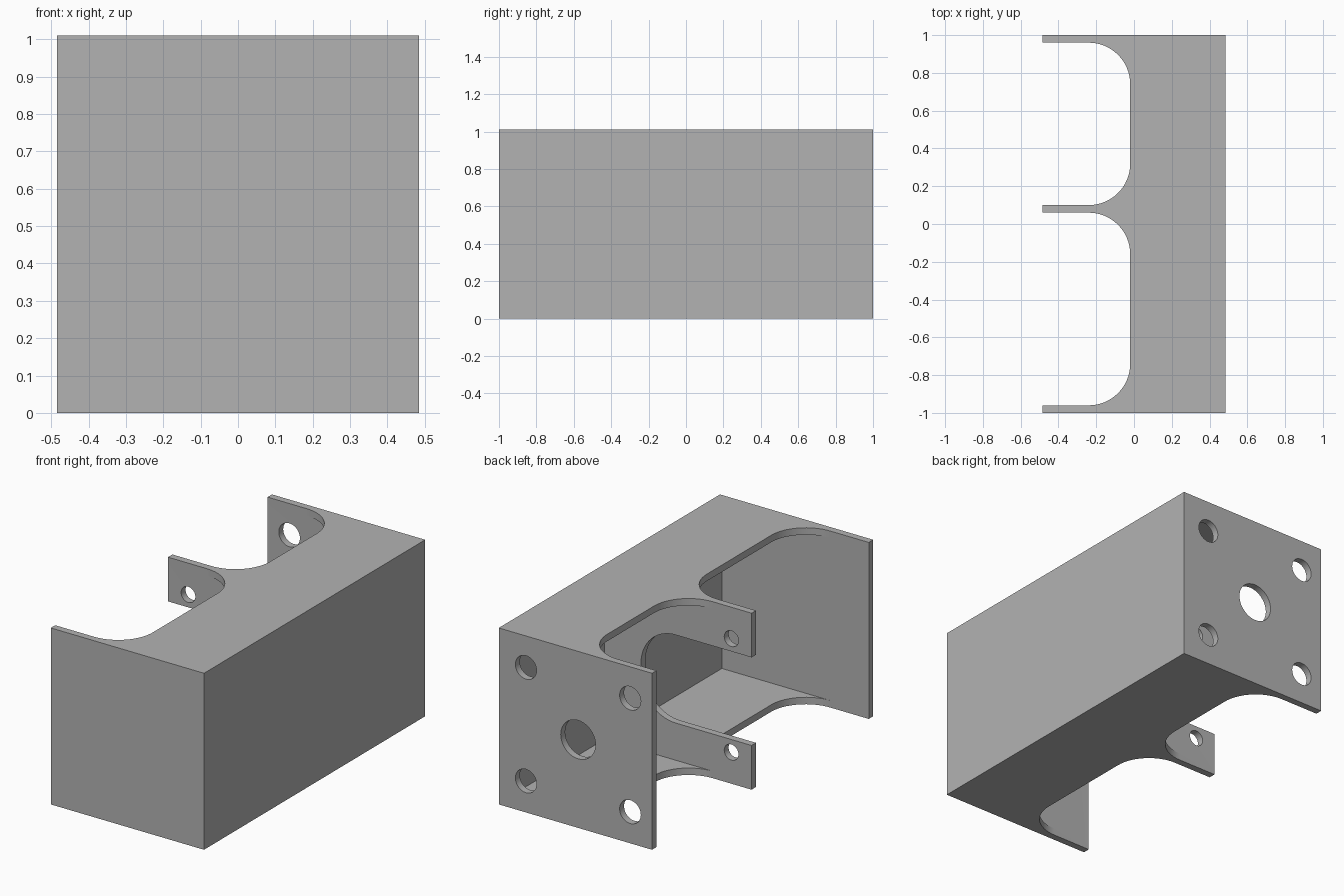
import bpy, bmesh, math
from mathutils import Vector

if "Cube" in bpy.data.objects:
    bpy.data.objects.remove(bpy.data.objects["Cube"])

# Overall sizes
X, Y, H, T = 0.485, 1.0, 1.01, 0.04
MID0, MID1 = 0.06, 0.10
R = 0.22
OPEN = -1.0          # cutters run out past the open side

steel = bpy.data.materials.new("plain grey")
steel.use_nodes = True
GREY = (0.45, 0.45, 0.45, 1)
steel.diffuse_color = GREY
steel.node_tree.nodes["Principled BSDF"].inputs["Base Color"].default_value = GREY


def prism(name, points, direction):
    """Solid made by sweeping a flat outline along a direction."""
    bm = bmesh.new()
    face = bm.faces.new([bm.verts.new(p) for p in points])
    swept = bmesh.ops.extrude_face_region(bm, geom=[face])["geom"]
    bmesh.ops.translate(bm, vec=Vector(direction),
                        verts=[g for g in swept if isinstance(g, bmesh.types.BMVert)])
    bmesh.ops.recalc_face_normals(bm, faces=bm.faces[:])
    mesh = bpy.data.meshes.new(name)
    bm.to_mesh(mesh)
    bm.free()
    mesh.materials.append(steel)
    obj = bpy.data.objects.new(name, mesh)
    bpy.context.scene.collection.objects.link(obj)
    return obj


def box(name, x0, x1, y0, y1, z0, z1):
    return prism(name, [(x0, y0, z0), (x1, y0, z0), (x1, y1, z0), (x0, y1, z0)],
                 (0, 0, z1 - z0))


def slot(x, a, b, r, steps=16):
    """Outline open toward -x, with its two inner corners rounded."""
    pts = [(OPEN, a)]
    for centre, start in ((a + r, -90), (b - r, 0)):
        for i in range(steps + 1):
            t = math.radians(start + 90 * i / steps)
            pts.append((x - r + r * math.cos(t), centre + r * math.sin(t)))
    return pts + [(OPEN, b)]


def carve(target, cutter):
    mod = target.modifiers.new("cut", "BOOLEAN")
    mod.operation = "DIFFERENCE"
    mod.solver = "EXACT"
    mod.object = cutter
    cutter.hide_render = True
    bpy.context.view_layer.objects.active = target
    bpy.ops.object.modifier_apply(modifier=mod.name)
    bpy.data.objects.remove(cutter)


def drill(target, x, z, r, y0, y1, sides=40):
    ring = [(x + r * math.cos(2 * math.pi * i / sides), y0,
             z + r * math.sin(2 * math.pi * i / sides)) for i in range(sides)]
    carve(target, prism("drill", ring, (0, y1 - y0, 0)))


body = box("bracket_body", -X, X, -Y, Y, 0, H)

# Two bays, each with a rounded notch through roof and floor
for y0, y1 in ((-Y + T, MID0), (MID1, Y - T)):
    carve(body, box("bay", OPEN, X - T, y0, y1, T, H - T))
    outline = [(x, y, -0.1) for x, y in slot(-0.02, y0, y1, R)]
    carve(body, prism("notch", outline, (0, 0, H + 0.2)))

# Rounded window leaving two arms on the middle plate
window = [(x, MID0 - T, z) for x, z in slot(0.215, 0.253, H - 0.253, R)]
carve(body, prism("window", window, (0, MID1 - MID0 + 2 * T, 0)))

# Bolt holes in the back plate and the arms
for z in (0.18, H - 0.18):
    for x in (-0.347, 0.313):
        drill(body, x, z, 0.067, Y - 2 * T, Y + T)
    drill(body, -0.357, z, 0.045, MID0 - T, MID1 + T)
drill(body, -0.017, H / 2, 0.11, Y - 2 * T, Y + T)

# Smooth the round walls, keep edges sharp
bpy.ops.object.select_all(action="DESELECT")
body.select_set(True)
bpy.context.view_layer.objects.active = body
bpy.ops.object.shade_smooth_by_angle(angle=math.radians(30))
